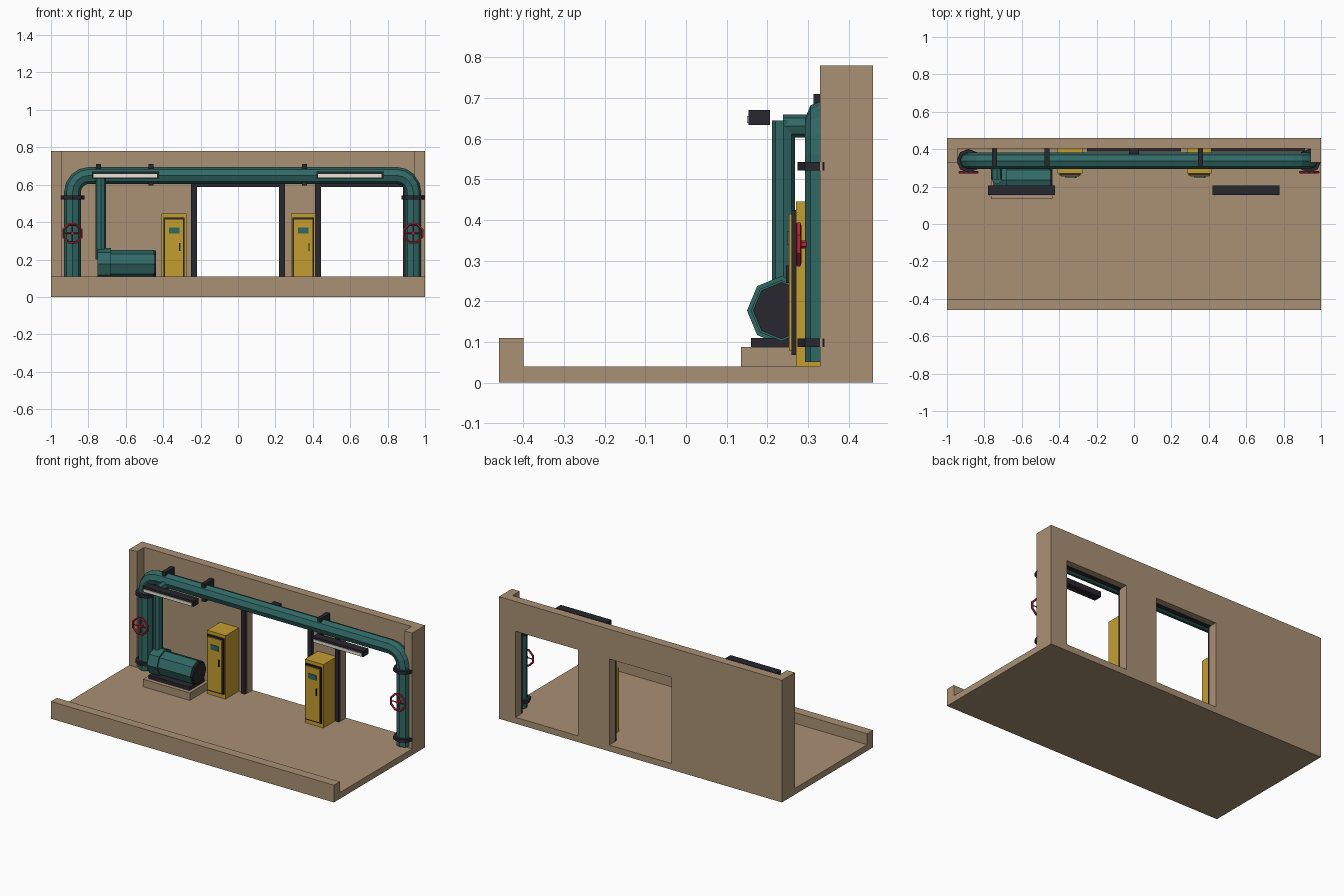
import bpy, bmesh, math
from mathutils import Matrix, Vector

if "Cube" in bpy.data.objects:
    bpy.data.objects.remove(bpy.data.objects["Cube"])


def material(name, rgb):
    m = bpy.data.materials.new(name)
    m.diffuse_color = (*rgb, 1)
    m.use_nodes = True
    m.node_tree.nodes["Principled BSDF"].inputs["Base Color"].default_value = m.diffuse_color
    return m


TAN = material("sand_concrete", (0.40, 0.28, 0.175))
TEAL = material("teal_paint", (0.03, 0.14, 0.13))
DARK = material("dark_metal", (0.022, 0.02, 0.028))
YELLOW = material("yellow_paint", (0.56, 0.34, 0.03))
RED = material("red_paint", (0.45, 0.02, 0.035))
LIGHT = material("lamp_glass", (0.8, 0.77, 0.68))


def finish(name, bm, mat):
    bmesh.ops.recalc_face_normals(bm, faces=bm.faces)
    me = bpy.data.meshes.new(name)
    bm.to_mesh(me)
    bm.free()
    me.materials.append(mat)
    ob = bpy.data.objects.new(name, me)
    bpy.context.collection.objects.link(ob)
    return ob


def box(name, x, y, z, mat):
    bm = bmesh.new()
    bmesh.ops.create_cube(bm, size=1)
    for v in bm.verts:
        v.co = Vector([(r[0] + r[1]) / 2 + c * (r[1] - r[0]) for c, r in zip(v.co, (x, y, z))])
    return finish(name, bm, mat)


def extrude(name, pts, vec, mat):
    bm = bmesh.new()
    f = bm.faces.new([bm.verts.new(p) for p in pts])
    top = bmesh.ops.extrude_face_region(bm, geom=[f], use_keep_orig=True)["geom"]
    bmesh.ops.translate(bm, vec=vec, verts=[v for v in top if isinstance(v, bmesh.types.BMVert)])
    return finish(name, bm, mat)


def rod(name, a, b, r, mat, sides=8):
    a, b = Vector(a), Vector(b)
    bm = bmesh.new()
    rot = (b - a).to_track_quat('Z', 'Y').to_matrix().to_4x4()
    bmesh.ops.create_cone(bm, cap_ends=True, segments=sides, radius1=r, radius2=r,
                          depth=(b - a).length, matrix=Matrix.Translation((a + b) / 2) @ rot)
    return finish(name, bm, mat)


def sweep_xz(name, path, y, r, mat, sides=8, closed=False):
    """Sweep a polygon section along a path in the XZ plane."""
    bm = bmesh.new()
    rings, n = [], len(path)
    for i, p in enumerate(path):
        a = path[(i - 1) % n] if closed or i else p
        b = path[(i + 1) % n] if closed or i < n - 1 else p
        t = (Vector(b) - Vector(a)).normalized()
        ring = []
        for k in range(sides):
            ang = 2 * math.pi * k / sides
            c, s = r * math.cos(ang), r * math.sin(ang)
            ring.append(bm.verts.new((p[0] - t[1] * c, y + s, p[1] + t[0] * c)))
        rings.append(ring)
    for i in range(n if closed else n - 1):
        A, B = rings[i], rings[(i + 1) % n]
        for k in range(sides):
            j = (k + 1) % sides
            bm.faces.new((A[k], A[j], B[j], B[k]))
    if not closed:
        bm.faces.new(rings[0])
        bm.faces.new(rings[-1])
    return finish(name, bm, mat)


# Floor slab with front curb
curb = [(-.46, 0), (.46, 0), (.46, .04), (-.40, .04), (-.40, .11), (-.46, .11)]
extrude("floor_with_curb", [(-1, y, z) for y, z in curb], (2, 0, 0), TAN)

# Back wall with two doorways, and end pilasters
DOORS = (0.0, 0.663)
outline = [(-1, .04)]
for c in DOORS:
    outline += [(c - .22, .04), (c - .22, .59), (c + .22, .59), (c + .22, .04)]
outline += [(1, .04), (1, .78), (-1, .78)]
extrude("back_wall", [(x, .403, z) for x, z in outline], (0, .057, 0), TAN)
for side, x in (("left", (-1, -.945)), ("right", (.945, 1))):
    box(f"pilaster_{side}", x, (.33, .46), (.04, .78), TAN)

# Door frames
for i, c in enumerate(DOORS):
    frame = [(c - .25, .04), (c - .25, .612), (c + .25, .612), (c + .25, .04),
             (c + .222, .04), (c + .222, .588), (c - .222, .588), (c - .222, .04)]
    extrude(f"door_frame_{i}", [(x, .387, z) for x, z in frame], (0, .03, 0), DARK)
box("door_sensor", (-.027, .027), (.375, .41), (.62, .68), DARK)

# Main pipe loop with rounded elbows
PY, PZ, XL, XR, BR = .338, .65, -.885, .937, .09
path = [(XL, .05)]
for i in range(5):
    a = math.pi - i * math.pi / 8
    path.append((XL + BR + BR * math.cos(a), PZ - BR + BR * math.sin(a)))
for i in range(5):
    a = math.pi / 2 - i * math.pi / 8
    path.append((XR - BR + BR * math.cos(a), PZ - BR + BR * math.sin(a)))
path.append((XR, .05))
sweep_xz("main_pipe", path, PY, .045, TEAL)

# Pipe hangers and flanges
for i, x in enumerate((-.745, -.465, .355)):
    box(f"pipe_hanger_{i}", (x - .013, x + .013), (.313, .405), (.595, .71), DARK)
for side, x in (("left", XL), ("right", XR)):
    for z in (.098, .532):
        rod(f"flange_{side}_{z}", (x, PY, z - .01), (x, PY, z + .01), .064, DARK)
    # Valve hand wheels
    rim = [(x + .053 * math.cos(k * math.pi / 4 + math.pi / 8),
            .34 + .053 * math.sin(k * math.pi / 4 + math.pi / 8)) for k in range(8)]
    sweep_xz(f"valve_rim_{side}", rim, .277, .007, RED, 5, True)
    rod(f"valve_spoke_h_{side}", (x - .05, .277, .34), (x + .05, .277, .34), .004, RED, 4)
    rod(f"valve_spoke_v_{side}", (x, .277, .29), (x, .277, .39), .004, RED, 4)
    rod(f"valve_stem_{side}", (x, .27, .34), (x, .31, .34), .01, RED, 6)

# Pump on a plinth, with riser pipe
box("pump_plinth", (-.765, -.435), (.135, .33), (.04, .088), TAN)
box("pump_base", (-.745, -.455), (.16, .31), (.088, .11), DARK)
rod("pump_volute", (-.75, .235, .177), (-.68, .235, .177), .085, TEAL)
rod("pump_motor", (-.68, .235, .177), (-.45, .235, .177), .075, TEAL)
rod("motor_end_cap", (-.455, .235, .177), (-.438, .235, .177), .07, DARK)
rod("riser_pipe", (-.733, .24, .2), (-.733, .24, .645), .028, TEAL)
rod("riser_link", (-.733, .238, .631), (-.733, .338, .631), .028, TEAL)

# Control cabinets
for i, c in enumerate((-.342, .349)):
    box(f"cabinet_{i}", (c - .066, c + .066), (.27, .405), (.04, .445), YELLOW)
    box(f"cabinet_gasket_{i}", (c - .057, c + .057), (.259, .272), (.068, .424), DARK)
    box(f"cabinet_door_{i}", (c - .049, c + .049), (.253, .262), (.078, .415), YELLOW)
    box(f"cabinet_screen_{i}", (c - .028, c + .028), (.249, .255), (.34, .372), TEAL)
    box(f"cabinet_handle_{i}", (c + .027, c + .034), (.246, .255), (.245, .288), DARK)

# Strip lamps
for i, c in enumerate((-.602, .598)):
    box(f"lamp_housing_{i}", (c - .179, c + .179), (.154, .206), (.634, .67), DARK)
    box(f"lamp_tube_{i}", (c - .17, c + .17), (.15, .16), (.638, .656), LIGHT)
